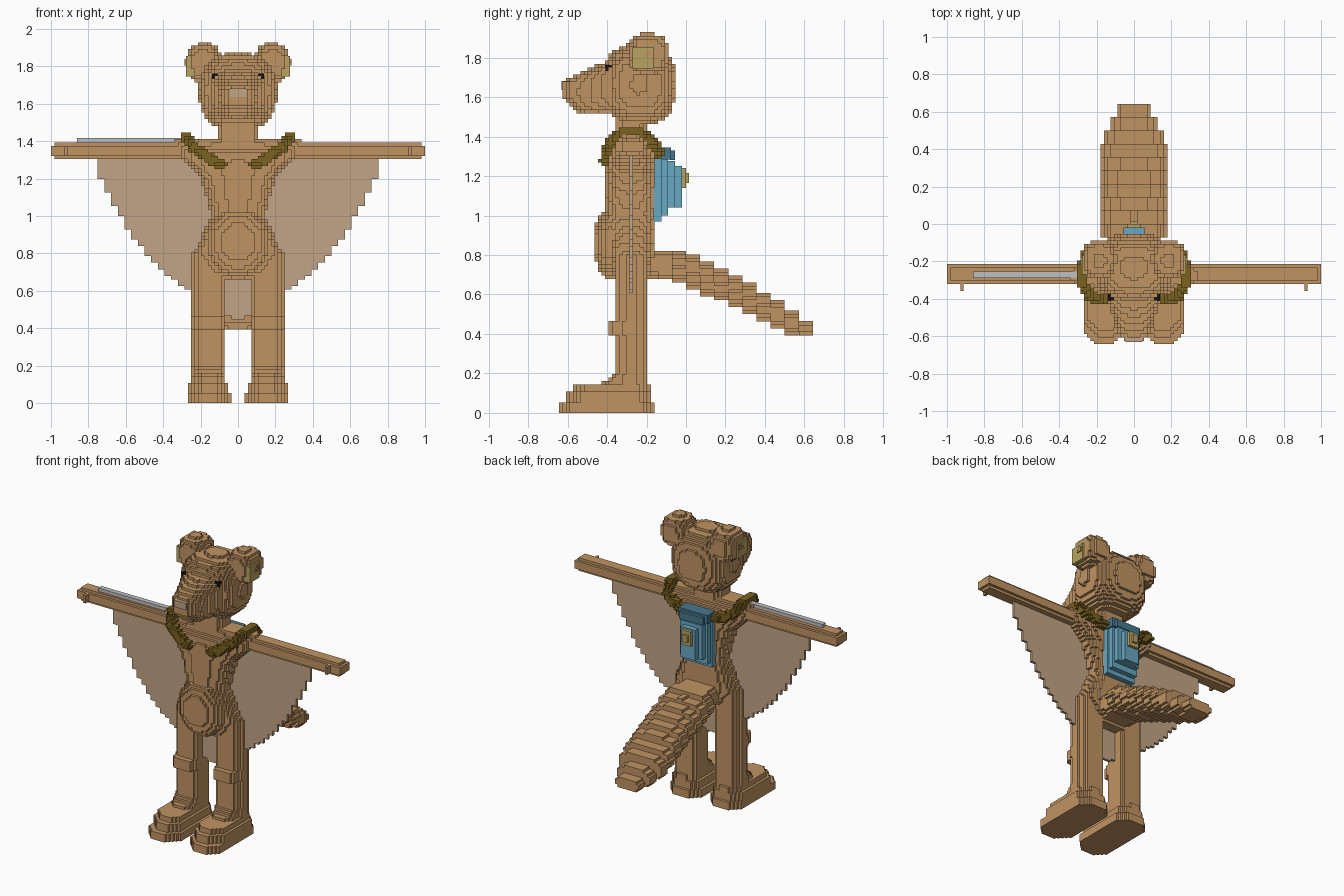
import bpy, bmesh, math
from mathutils import Vector

if "Cube" in bpy.data.objects:
    bpy.data.objects.remove(bpy.data.objects["Cube"])

V = 1 / 56  # voxel size


def material(name, srgb):
    m = bpy.data.materials.new(name)
    lin = [((c / 255 + 0.055) / 1.055) ** 2.4 for c in srgb]
    m.diffuse_color = (*lin, 1)
    m.use_nodes = True
    m.node_tree.nodes["Principled BSDF"].inputs["Base Color"].default_value = m.diffuse_color
    return m


FUR = material("brown_fur", (192, 148, 99))
SKIN = material("pale_skin", (194, 164, 134))
EAR = material("olive_tan", (186, 164, 98))
STRAP = material("dark_olive", (122, 98, 32))
BLUE = material("pack_blue", (104, 168, 194))
NAVY = material("flap_blue", (72, 120, 142))
GREY = material("light_grey", (192, 192, 194))
BLACK = material("black", (18, 18, 20))


def lerp(table, t):
    """Interpolate rows (t, value, ...) and return the values."""
    if t <= table[0][0]:
        return table[0][1:]
    for a, b in zip(table, table[1:]):
        if t <= b[0]:
            f = (t - a[0]) / (b[0] - a[0])
            return [p + (q - p) * f for p, q in zip(a[1:], b[1:])]
    return table[-1][1:]


def sup(n, *ratios):
    """Superellipse test."""
    return sum(abs(r) ** n for r in ratios) <= 1


def voxels(name, mat, lo, hi, inside, mirror=False):
    """Fill a region with cubes where inside() holds; keep only the outer faces."""
    rng = [range(math.floor(a / V), math.ceil(b / V)) for a, b in zip(lo, hi)]
    cells = {(i, j, k) for i in rng[0] for j in rng[1] for k in rng[2]
             if inside((i + .5) * V, (j + .5) * V, (k + .5) * V)}
    bm = bmesh.new()
    verts = {}

    def vert(p):
        if p not in verts:
            verts[p] = bm.verts.new([c * V for c in p])
        return verts[p]

    for c in cells:
        for ax in range(3):
            u, w = (ax + 1) % 3, (ax + 2) % 3
            for s in (0, 1):
                nb = list(c)
                nb[ax] += 2 * s - 1
                if tuple(nb) in cells:
                    continue
                quad = []
                for du, dw in ((0, 0), (1, 0), (1, 1), (0, 1)):
                    p = list(c)
                    p[ax] += s
                    p[u] += du
                    p[w] += dw
                    quad.append(vert(tuple(p)))
                bm.faces.new(quad if s else quad[::-1])
    finish(name, mat, bm, mirror)


def finish(name, mat, bm, mirror=False):
    me = bpy.data.meshes.new(name)
    bm.to_mesh(me)
    bm.free()
    me.materials.append(mat)
    ob = bpy.data.objects.new(name, me)
    bpy.context.collection.objects.link(ob)
    if mirror:
        mod = ob.modifiers.new("mirror", 'MIRROR')
        mod.use_mirror_merge = False
    return ob


def box(name, mat, lo, hi, mirror=False):
    bm = bmesh.new()
    bmesh.ops.create_cube(bm, size=1)
    for v in bm.verts:
        v.co = Vector([a + (b - a) * (c + .5) for a, b, c in zip(lo, hi, v.co)])
    finish(name, mat, bm, mirror)


# torso: half width, front y, back y by height
TORSO = [(.66, .10, -.34, -.20), (.70, .17, -.38, -.17), (.80, .235, -.405, -.155),
         (.90, .19, -.405, -.155), (1.0, .145, -.405, -.155), (1.10, .165, -.405, -.155),
         (1.2, .20, -.405, -.155), (1.27, .26, -.405, -.155), (1.31, .31, -.40, -.155),
         (1.36, .345, -.37, -.17), (1.41, .34, -.33, -.22)]


def torso(x, y, z):
    w, f, b = lerp(TORSO, z)
    return sup(2.8, x / w, (y - (f + b) / 2) / ((b - f) / 2))


voxels("torso", FUR, (-.36, -.42, .67), (.36, -.14, 1.41), torso)
voxels("belly", FUR, (-.18, -.47, .67), (.18, -.3, 1.04),
       lambda x, y, z: sup(2, x / .168, (y + .38) / .09, (z - .86) / .185))
voxels("neck", FUR, (-.11, -.38, 1.35), (.11, -.19, 1.55),
       lambda x, y, z: sup(3, x / .105, (y + .28) / .085))


# legs with knees and ankles
def leg(x, y, z):
    front = .12 if .385 < z < .465 or z < .17 else .10 if z < .2 else .08
    d = y + .28
    return sup(2.8, (x - .155) / .088, d / (front if d < 0 else .085))


voxels("legs", FUR, (.06, -.42, .05), (.25, -.18, .80), leg, True)


# feet, stepped inward with height
def foot(x, y, z):
    if z < .055:
        w, front, back = .12, -.64, -.155
    elif z < .11:
        w, front, back = .105, -.605, -.17
    elif z < .145:
        w, front, back = .088, -.57, -.185
    else:
        w, front, back = .08, -.43, -.195
    dx = abs(x - .155)
    corner = max(0, dx - w * .4)
    return dx < w and front + corner < y < back - corner


voxels("feet", FUR, (.02, -.65, 0), (.29, -.15, .16), foot, True)


# arms, hands and thumbs
def arm(x, y, z):
    if .905 < x < .935 and -.36 < y < -.27 and 1.32 < z < 1.375:
        return True
    dy, dz = abs(y + .272), abs(z - 1.345)
    return (dy < .055 and dz < .024) or (dy < .035 and dz < .042 and x < .985)


voxels("arms", FUR, (.28, -.37, 1.29), (1.0, -.21, 1.4), arm, True)

# gliding membrane: lower edge height by distance from the middle
EDGE = [(0, .45), (.07, .46), (.16, .53), (.255, .59), (.385, .69), (.49, .80),
        (.575, .90), (.645, 1.03), (.72, 1.16), (.757, 1.25)]


def membrane(x, y, z):
    step = 2 * V
    return abs(x) < .757 and z > lerp(EDGE, math.floor(abs(x) / step) * step + V)[0]


voxels("membrane", SKIN, (-.76, -.285, .44), (.76, -.268, 1.33), membrane)

# tail: bottom z, top z, half width along y, raised in blocks
TAIL = [(-.20, .68, .83, .13), (-.05, .665, .83, .135), (-.04, .66, .83, .17),
        (.1, .60, .765, .17), (.26, .53, .69, .17), (.46, .435, .575, .17),
        (.53, .40, .52, .13), (.60, .385, .47, .10), (.64, .385, .46, .04)]


def tail(x, y, z):
    block = 4 * V
    b, t, w = lerp(TAIL, math.floor(y / block) * block + block / 2)
    return sup(2.6, x / w, (z - (b + t) / 2) / ((t - b) / 2))


voxels("tail", FUR, (-.18, -.2, .37), (.18, .638, .85), tail)

# head: skull plus muzzle (bottom z, top z, half width along y)
MUZZLE = [(-.625, 1.59, 1.67, .055), (-.585, 1.56, 1.70, .085), (-.54, 1.52, 1.72, .10),
          (-.4, 1.515, 1.785, .145), (-.3, 1.50, 1.85, .18)]


def head(x, y, z):
    if sup(2.7, x / .207, (y + .235) / .182, (z - 1.665) / .205):
        return True
    b, t, w = lerp(MUZZLE, y)
    return -.625 < y < -.3 and sup(3, x / w, (z - (b + t) / 2) / ((t - b) / 2))


voxels("head", FUR, (-.22, -.63, 1.45), (.22, -.04, 1.88), head)
box("nose", SKIN, (-.045, -.632, 1.635), (.045, -.575, 1.682))
box("eyes", BLACK, (.107, -.408, 1.73), (.14, -.37, 1.762), True)

# ears with a recessed-looking inner panel
voxels("ears", FUR, (.09, -.29, 1.71), (.285, -.08, 1.93),
       lambda x, y, z: sup(2.8, (x - .185) / .092, (y + .19) / .1, (z - 1.82) / .102), True)
box("inner_ears", EAR, (.20, -.27, 1.745), (.279, -.165, 1.855), True)

# backpack with stepped body, top flap and pocket
box("pack_back", BLUE, (-.11, -.165, .97), (.11, -.125, 1.30))
box("pack_body", BLUE, (-.10, -.13, 1.0), (.10, -.09, 1.29))
box("pack_bulge", BLUE, (-.085, -.10, 1.04), (.085, -.055, 1.275))
box("pack_front", BLUE, (-.055, -.06, 1.04), (.055, -.02, 1.25))
box("pack_flap", NAVY, (-.11, -.165, 1.285), (.11, -.075, 1.345))
box("pack_flap_edge", NAVY, (-.09, -.08, 1.28), (.09, -.055, 1.33))
box("pack_pocket", EAR, (-.035, -.025, 1.14), (.035, .0, 1.24))
box("pack_buckle", EAR, (-.018, 0, 1.165), (.018, .015, 1.215))

# shoulder straps following a bent path
PATH = [Vector(p) for p in ((.09, -.41, 1.27), (.17, -.405, 1.32), (.235, -.385, 1.365),
                            (.275, -.32, 1.42), (.275, -.24, 1.425), (.25, -.165, 1.365),
                            (.18, -.145, 1.325), (.09, -.145, 1.31))]


def strap(x, y, z):
    p = Vector((x, y, z))
    for a, b in zip(PATH, PATH[1:]):
        d = b - a
        t = max(0, min(1, (p - a).dot(d) / d.length_squared))
        if (p - a - d * t).length < .03:
            return True
    return False


voxels("straps", STRAP, (.04, -.45, 1.22), (.32, -.1, 1.47), strap, True)

# long flat bar lying on one arm
box("arm_bar", GREY, (-.86, -.29, 1.375), (-.30, -.255, 1.416))
